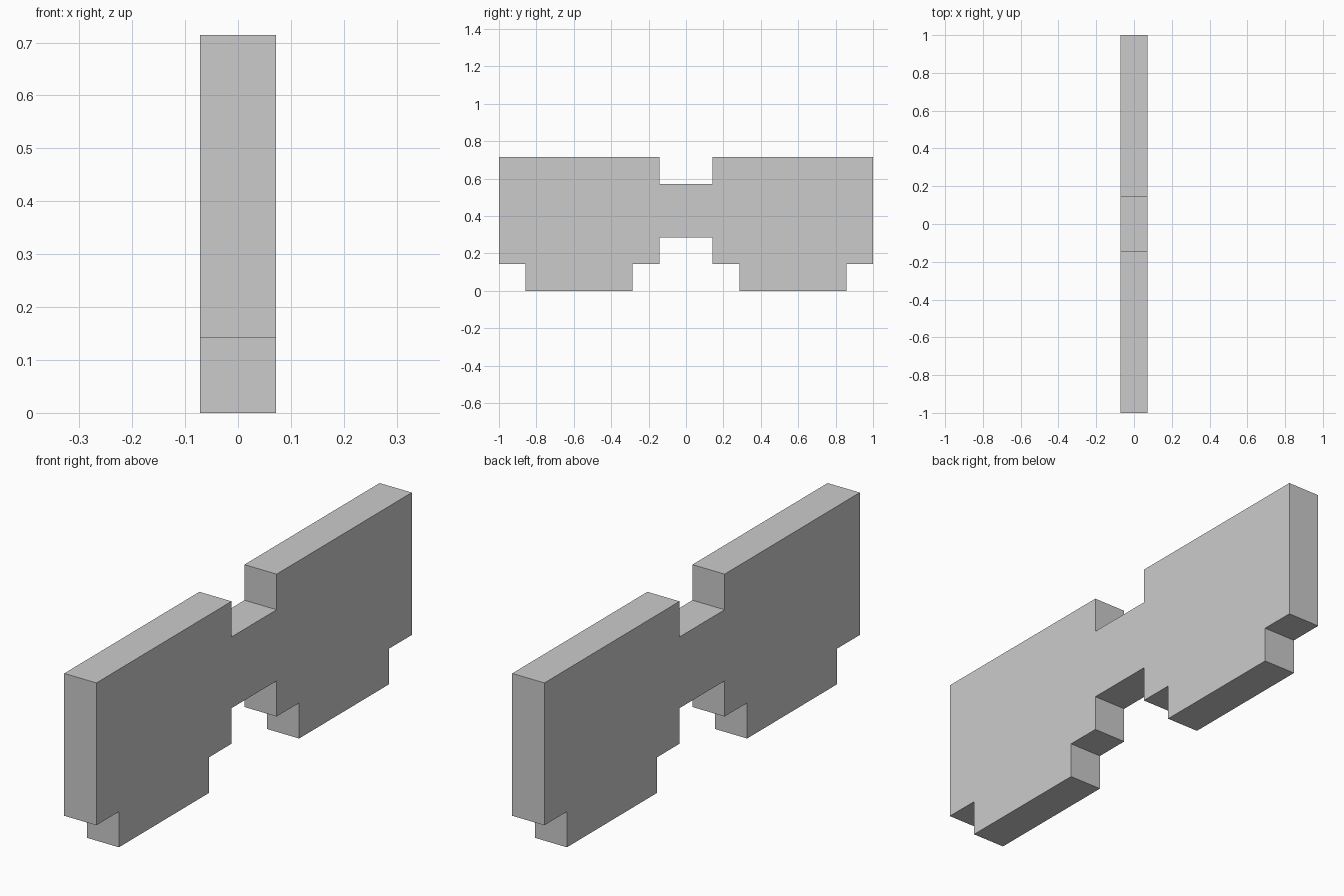
import bpy
import bmesh

if "Cube" in bpy.data.objects:
    bpy.data.objects.remove(bpy.data.objects["Cube"])

U = 1 / 7  # grid unit: the model is 14 x 5 x 1 units

# Half outline (y, z) from the top of the bridge, around one panel and foot, to its underside
half = [(1, 4), (1, 5), (7, 5), (7, 1), (6, 1), (6, 0),
        (2, 0), (2, 1), (1, 1), (1, 2)]
outline = half + [(-y, z) for y, z in reversed(half)]

# Extrude the mirrored outline across the plate thickness
bm = bmesh.new()
face = bm.faces.new([bm.verts.new((-U / 2, y * U, z * U)) for y, z in outline])
ext = bmesh.ops.extrude_face_region(bm, geom=[face], use_keep_orig=True)
moved = [v for v in ext["geom"] if isinstance(v, bmesh.types.BMVert)]
bmesh.ops.translate(bm, verts=moved, vec=(U, 0, 0))
bmesh.ops.recalc_face_normals(bm, faces=bm.faces)

mesh = bpy.data.meshes.new("notched_plate")
bm.to_mesh(mesh)
bm.free()
plate = bpy.data.objects.new("notched_plate", mesh)
bpy.context.collection.objects.link(plate)
